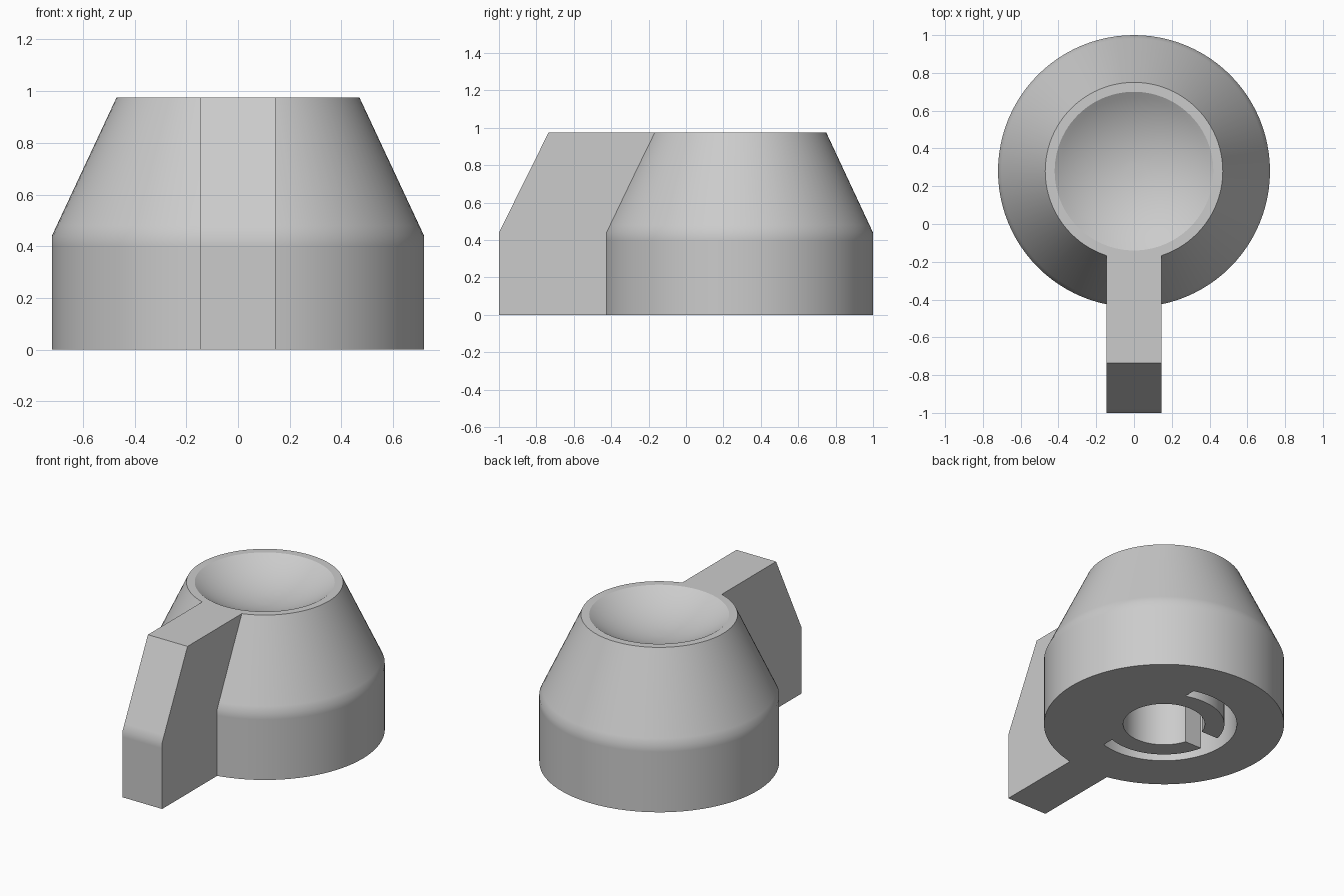
import bpy, bmesh
from math import cos, sin, atan, tau

if "Cube" in bpy.data.objects:
    bpy.data.objects.remove(bpy.data.objects["Cube"])

CENTRE_Y = 0.28          # axis of the round body
SEGMENTS = 96
TOP, SHOULDER = 0.975, 0.44

grey = bpy.data.materials.new("plain grey")
grey.use_nodes = True
grey.diffuse_color = (0.6, 0.6, 0.6, 1)
grey.node_tree.nodes["Principled BSDF"].inputs["Base Color"].default_value = grey.diffuse_color


def finish(bm, name):
    bmesh.ops.recalc_face_normals(bm, faces=bm.faces)
    mesh = bpy.data.meshes.new(name)
    bm.to_mesh(mesh)
    bm.free()
    mesh.materials.append(grey)
    obj = bpy.data.objects.new(name, mesh)
    bpy.context.collection.objects.link(obj)
    return obj


def lathe(name, profile, closed=False):
    """Turn (radius, z) points around the body axis; open profiles get end caps."""
    bm = bmesh.new()
    rings = [[bm.verts.new((r * cos(tau * i / SEGMENTS), CENTRE_Y + r * sin(tau * i / SEGMENTS), z))
              for i in range(SEGMENTS)] for r, z in profile]
    pairs = list(zip(rings, rings[1:]))
    if closed:
        pairs.append((rings[-1], rings[0]))
    else:
        bm.faces.new(rings[0])
        bm.faces.new(rings[-1])
    for a, b in pairs:
        for i in range(SEGMENTS):
            j = (i + 1) % SEGMENTS
            bm.faces.new((a[i], a[j], b[j], b[i]))
    return finish(bm, name)


def slab(name, outline, x0, x1):
    """Extrude a (y, z) outline from x0 to x1."""
    bm = bmesh.new()
    face = bm.faces.new([bm.verts.new((x0, y, z)) for y, z in outline])
    new = bmesh.ops.extrude_face_region(bm, geom=[face])["geom"]
    bmesh.ops.translate(bm, vec=(x1 - x0, 0, 0),
                        verts=[v for v in new if isinstance(v, bmesh.types.BMVert)])
    return finish(bm, name)


def block(name, x0, x1, y0, y1, z0, z1):
    return slab(name, [(y0, z0), (y1, z0), (y1, z1), (y0, z1)], x0, x1)


def combine(target, tool, operation):
    mod = target.modifiers.new(operation, "BOOLEAN")
    mod.operation, mod.solver, mod.object = operation, "EXACT", tool
    bpy.ops.object.select_all(action="DESELECT")
    bpy.context.view_layer.objects.active = target
    target.select_set(True)
    bpy.ops.object.modifier_apply(modifier=mod.name)
    bpy.data.objects.remove(tool)


# Shoulder outline shared by body and pointer, with tight loops beside the fold
slope = 0.25 / (TOP - SHOULDER)
outline = [(0.72, 0), (0.72, SHOULDER - 0.04), (0.72, SHOULDER),
           (0.72 - 0.04 * slope, SHOULDER + 0.04), (0.47, TOP)]

# Round body
knob = lathe("knob_body", outline)

# Pointer fin, running from the front into the body
fin = [(-1 + 0.72 * 1.0 - r * 1.0, z) for r, z in outline]
fin = [(-1 + (0.72 - r) * 1.06, z) for r, z in outline]
pointer = slab("pointer", fin + [(CENTRE_Y - 0.2, TOP), (CENTRE_Y - 0.2, 0)], -0.145, 0.145)
combine(knob, pointer, "UNION")

# Shallow spherical dish in the top
rim, depth = 0.42, 0.13
ball = (rim ** 2 + depth ** 2) / (2 * depth)
arc = 2 * atan(depth / rim)
dish = [(ball * sin(arc * i / 12), TOP - depth + ball * (1 - cos(arc * i / 12))) for i in range(1, 13)]
combine(knob, lathe("dish_cutter", dish + [(rim, TOP + 0.1)]), "DIFFERENCE")

# Shaft hole
combine(knob, lathe("hole_cutter", [(0.245, -0.1), (0.245, 0.6)]), "DIFFERENCE")

# C-shaped relief groove round the shaft sleeve, open on one side
groove = lathe("groove_cutter", [(0.362, -0.1), (0.437, -0.1), (0.437, 0.45), (0.362, 0.45)], closed=True)
combine(groove, block("groove_stop", 0.12, 0.8, -0.5, 1, -0.3, 0.8), "DIFFERENCE")
combine(knob, groove, "DIFFERENCE")

# Slot that splits the sleeve
combine(knob, block("slot_cutter", -0.4, -0.1, CENTRE_Y - 0.077, CENTRE_Y + 0.077, -0.1, 0.45), "DIFFERENCE")

bpy.ops.object.shade_smooth_by_angle(angle=0.49)
